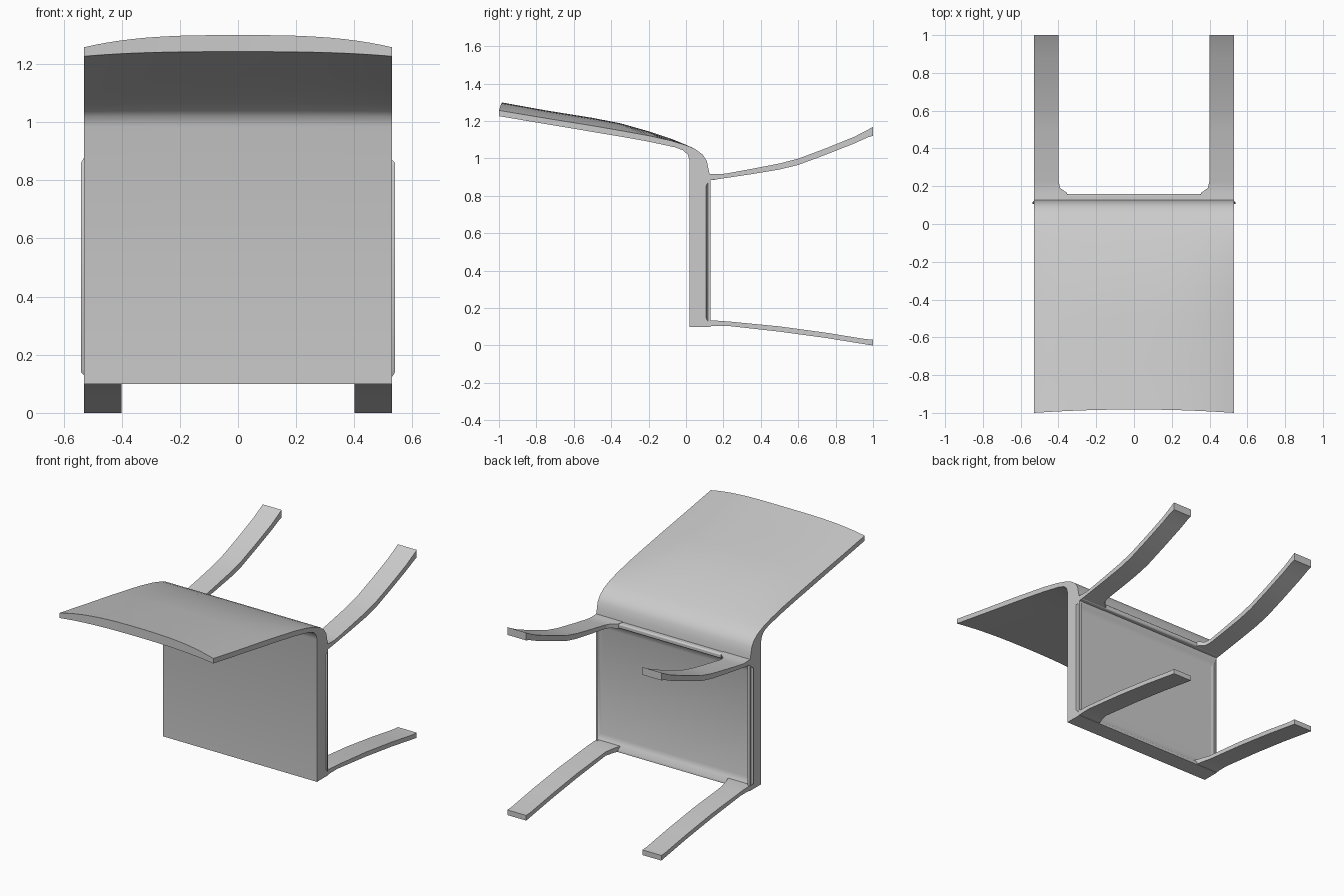
import bpy, bmesh

if "Cube" in bpy.data.objects:
    bpy.data.objects.remove(bpy.data.objects["Cube"])

W = 0.53  # half width of the chair


def finish(name, bm, bevel=0.0):
    bmesh.ops.recalc_face_normals(bm, faces=bm.faces)
    me = bpy.data.meshes.new(name)
    bm.to_mesh(me)
    bm.free()
    ob = bpy.data.objects.new(name, me)
    bpy.context.collection.objects.link(ob)
    if bevel:
        mod = ob.modifiers.new("soft_edges", 'BEVEL')
        mod.width, mod.segments, mod.limit_method = bevel, 2, 'ANGLE'
    bpy.ops.object.select_all(action='DESELECT')
    bpy.context.view_layer.objects.active = ob
    ob.select_set(True)
    bpy.ops.object.shade_smooth_by_angle(angle=0.75)
    return ob


def loft(rings):
    bm = bmesh.new()
    rows = [[bm.verts.new(p) for p in r] for r in rings]
    for a, b in zip(rows, rows[1:]):
        for i in range(len(a)):
            j = (i + 1) % len(a)
            bm.faces.new((a[i], a[j], b[j], b[i]))
    bm.faces.new(rows[0])
    bm.faces.new(rows[-1])
    bmesh.ops.recalc_face_normals(bm, faces=bm.faces)
    return bm


# Seat and bowed backrest as one shell: side profile swept across the width
lower = [(0.02, 0.10), (0.02, 0.985), (0.01, 1.02), (-0.015, 1.043), (-0.06, 1.06),
         (-0.2, 1.09), (-0.35, 1.117), (-0.5, 1.142), (-0.75, 1.184), (-1.0, 1.226)]
upper = [(-1.0, 1.257), (-0.75, 1.215), (-0.5, 1.175), (-0.35, 1.149), (-0.2, 1.122),
         (-0.08, 1.095), (0.0, 1.071), (0.05, 1.05), (0.09, 1.02), (0.112, 0.985),
         (0.12, 0.945), (0.13, 0.90), (0.13, 0.10)]
rings = []
N = 24
for i in range(N + 1):
    t = 2 * i / N - 1
    t = 1.5 * t - 0.5 * t ** 3          # closer sections near the side edges
    arch = 1 - abs(t) ** 3
    ring = []
    for pts, rise in ((lower, 0.016), (upper, 0.042)):
        for y, z in pts:
            k = min(1, max(0, (0.02 - y) / 0.4))
            pull = 0.018 * (1 - t * t) if y < -0.9 else 0
            ring.append((t * W, y + pull, z + rise * arch * k))
    rings.append(ring)
bm = loft(rings)

# Shallow dished underside of the seat
under = [f for f in bm.faces if f.calc_center_median().y > 0.129]
for width, depth in ((0.015, 0), (0.025, 0.02), (0.03, 0.008)):
    bmesh.ops.inset_region(bm, faces=under, thickness=width, use_even_offset=True)
    for v in {v for f in under for v in f.verts}:
        v.co.y -= depth
finish("seat_and_backrest", bm)

# Narrow ledge between the rear legs
bm = bmesh.new()
for v in bmesh.ops.create_cube(bm, size=1)['verts']:
    v.co = (v.co.x * 2 * (W - 0.005), 0.134 + v.co.y * 0.048, 0.90 + v.co.z * 0.03)
finish("rear_ledge", bm, 0.008)

# Flat legs: stations of (y, z centre, half thickness, inner x)
front = [(0.11, 0.117, 0.016, 0.37), (0.16, 0.119, 0.014, 0.385), (0.22, 0.117, 0.012, 0.40),
         (0.5, 0.088, 0.014, 0.40), (0.75, 0.054, 0.014, 0.40), (0.96, 0.02, 0.014, 0.40),
         (1.0, 0.016, 0.016, 0.40)]
rear = [(0.11, 0.90, 0.018, 0.34), (0.165, 0.902, 0.014, 0.355), (0.19, 0.904, 0.012, 0.39),
        (0.23, 0.91, 0.012, 0.40), (0.35, 0.93, 0.014, 0.40), (0.5, 0.957, 0.016, 0.40),
        (0.6, 0.982, 0.017, 0.40), (0.75, 1.038, 0.017, 0.40), (0.9, 1.098, 0.018, 0.40),
        (0.97, 1.132, 0.02, 0.40), (1.0, 1.145, 0.024, 0.40)]
for name, path in (("front_leg", front), ("rear_leg", rear)):
    for side, s in (("left", -1), ("right", 1)):
        bm = loft([[(s * a, y, z - h), (s * W, y, z - h), (s * W, y, z + h), (s * a, y, z + h)]
                   for y, z, h, a in path])
        finish(f"{name}_{side}", bm)
